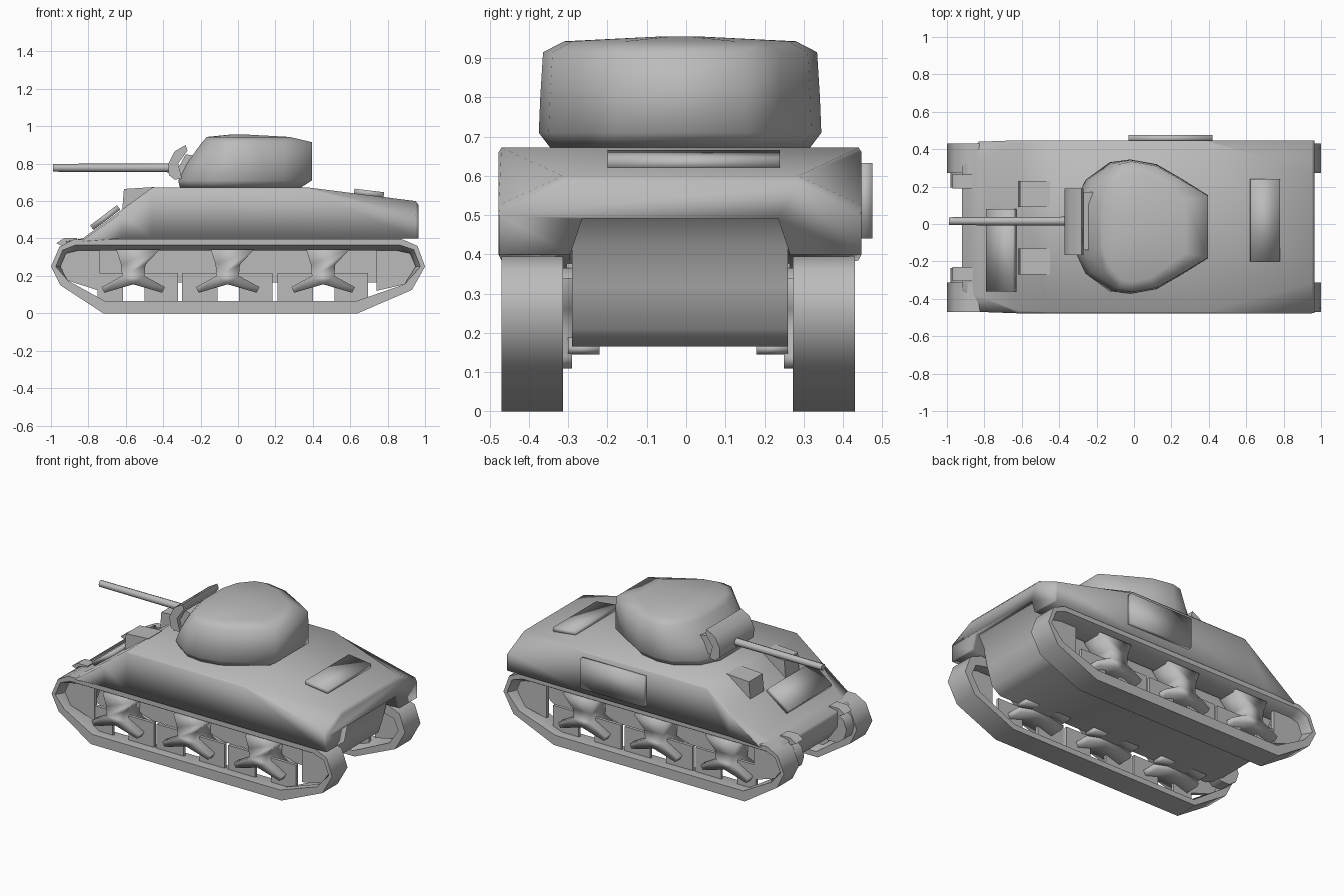
import bpy, bmesh, math

if "Cube" in bpy.data.objects:
    bpy.data.objects.remove(bpy.data.objects["Cube"])

grey = bpy.data.materials.new("plain_grey")
grey.use_nodes = True
grey.diffuse_color = (0.5, 0.5, 0.5, 1)
grey.node_tree.nodes["Principled BSDF"].inputs["Base Color"].default_value = (0.5, 0.5, 0.5, 1)
MID = -0.015  # centre plane of the vehicle


def finish(name, bm, angle):
    bmesh.ops.recalc_face_normals(bm, faces=bm.faces)
    mesh = bpy.data.meshes.new(name)
    bm.to_mesh(mesh)
    bm.free()
    ob = bpy.data.objects.new(name, mesh)
    bpy.context.collection.objects.link(ob)
    mesh.materials.append(grey)
    bpy.ops.object.select_all(action='DESELECT')
    ob.select_set(True)
    bpy.context.view_layer.objects.active = ob
    bpy.ops.object.shade_smooth_by_angle(angle=math.radians(angle))


def loft(name, rings, angle=30, closed=False):
    """Skin a row of equal rings; cap the ends or join last to first."""
    bm = bmesh.new()
    rows = [[bm.verts.new(p) for p in r] for r in rings]
    n = len(rows[0])
    pairs = list(zip(rows, rows[1:])) + ([(rows[-1], rows[0])] if closed else [])
    for a, b in pairs:
        for i in range(n):
            j = (i + 1) % n
            bm.faces.new((a[i], a[j], b[j], b[i]))
    if not closed:
        bm.faces.new(rows[0])
        bm.faces.new(rows[-1])
    finish(name, bm, angle)


def prism(name, pts, y0, y1, angle=30):
    """Side profile (x, z) extruded along y."""
    loft(name, [[(x, y, z) for x, z in pts] for y in (y0, y1)], angle)


def box(name, x, y, z, tilt=0, angle=30):
    """Box from three (low, high) ranges, tilted about y."""
    cx, cz = sum(x) / 2, sum(z) / 2
    hx, hz = (x[1] - x[0]) / 2, (z[1] - z[0]) / 2
    c, s = math.cos(tilt), math.sin(tilt)
    pts = [(cx + a * hx * c - b * hz * s, cz + a * hx * s + b * hz * c)
           for a, b in ((-1, -1), (1, -1), (1, 1), (-1, 1))]
    prism(name, pts, *y, angle)


# Upper hull: x, half width, bottom, shoulder height, deck half width, deck height
stations = [(-0.92, 0.345, 0.36, 0.37, 0.32, 0.385), (-0.83, 0.455, 0.385, 0.39, 0.37, 0.40),
            (-0.62, 0.4625, 0.40, 0.54, 0.45, 0.555), (-0.46, 0.4625, 0.40, 0.66, 0.455, 0.672),
            (0.38, 0.4625, 0.40, 0.66, 0.455, 0.672), (0.95, 0.4625, 0.40, 0.525, 0.30, 0.60),
            (0.965, 0.46, 0.40, 0.50, 0.30, 0.58)]
rings = []
for x, w, zb, ze, t, zt in stations:
    zn = min(0.49, max(zb, zt - 0.04))
    half = [(0.25, zn), (0.28, zb), (w, zb), (w, ze), (t, zt)]
    full = half + [(-y, z) for y, z in reversed(half)]
    rings.append([(x, MID + y, z) for y, z in full])
loft("upper_hull", rings, 95)

# Lower hull with rounded nose and a tail curving up under the overhang
prism("lower_hull", [(-0.82, 0.40), (-0.92, 0.37), (-0.915, 0.28), (-0.86, 0.20), (-0.78, 0.165),
                     (0.76, 0.165), (0.82, 0.21), (0.855, 0.32), (0.88, 0.43), (0.94, 0.492)],
      MID - 0.275, MID + 0.275, 60)

# Turret: half plan, then height, front scale, rear scale, width scale
plan = [(0.395, 0.17), (0.25, 0.26), (0.12, 0.335), (-0.02, 0.36), (-0.13, 0.345),
        (-0.26, 0.25), (-0.32, 0.12)]
plan = plan + [(x, -y) for x, y in reversed(plan)]
levels = [(0.672, 0.97, 0.85, 0.92), (0.71, 1, 1, 1), (0.80, 0.86, 1, 0.99),
          (0.915, 0.60, 1, 0.97), (0.943, 0.52, 0.70, 0.82), (0.955, 0.15, 0.15, 0.15)]
loft("turret", [[(x * (f if x < 0 else r), MID + y * w, z) for x, y in plan]
                for z, f, r, w in levels], 70)

# Gun and its curved shield
prism("gun_shield", [(-0.28, 0.90), (-0.34, 0.865), (-0.372, 0.80), (-0.37, 0.74), (-0.34, 0.715),
                     (-0.30, 0.72), (-0.32, 0.80), (-0.27, 0.87)], -0.165, 0.19, 60)
prism("gun_mount", [(-0.34, 0.74), (-0.25, 0.73), (-0.215, 0.84), (-0.28, 0.85)], -0.14, 0.17, 60)
barrel = []
for x, r in ((-0.99, 0.021), (-0.34, 0.024)):
    barrel.append([(x, 0.015 + r * math.cos(k * math.pi / 4), 0.778 + r * math.sin(k * math.pi / 4))
                   for k in range(8)])
loft("gun_barrel", barrel, 50)

# Stowage plates on glacis, engine deck and left side
box("glacis_plate", (-0.80, -0.62), (-0.36, 0.08), (0.497, 0.527), math.radians(37), 95)
box("deck_plate", (0.62, 0.78), (-0.20, 0.24), (0.625, 0.657), math.radians(-7), 95)
box("side_plate", (-0.03, 0.42), (0.44, 0.475), (0.44, 0.633), 0, 95)

track_out = [(-1, 0.25), (-0.955, 0.355), (-0.88, 0.395), (0.88, 0.395), (0.96, 0.36), (1, 0.25),
             (0.93, 0.125), (0.64, 0), (-0.72, 0), (-0.95, 0.15)]
track_in = [(-0.95, 0.25), (-0.92, 0.32), (-0.86, 0.335), (0.85, 0.335), (0.92, 0.32), (0.95, 0.25),
            (0.89, 0.155), (0.63, 0.065), (-0.71, 0.065), (-0.91, 0.175)]
# Thin outer rim along the upper run, full thickness along the lower run
track_rim = [((x + u) / 2, (z + w) / 2) if z > 0.2 else (u, w)
             for (x, z), (u, w) in zip(track_out, track_in)]
# Inner lip dips along the lower run
track_lip = [(x, z - 0.03) if z < 0.1 else (x, z) for x, z in track_in]
bogie = [(-0.09, 0.34), (0.14, 0.34), (0.065, 0.26), (0.06, 0.20), (0.17, 0.14), (0.155, 0.11),
         (0, 0.155), (-0.155, 0.11), (-0.17, 0.14), (-0.06, 0.20), (-0.065, 0.26)]
chevron = [(0, 0.21), (0.17, 0.165), (0.155, 0.145), (0, 0.18), (-0.155, 0.145), (-0.17, 0.165)]

for side, s in (("left", 1), ("right", -1)):
    def span(a, b):
        return sorted((-0.02 + s * a, -0.02 + s * b))

    # Track band as a hollow ring
    loops = ((track_out, 0.293), (track_out, 0.45), (track_rim, 0.45), (track_in, 0.40),
             (track_lip, 0.293))
    loft(side + "_track", [[(x, -0.02 + s * d, z) for x, z in p] for p, d in loops],
         50, closed=True)

    # Flat sprocket and idler plates closing the ends
    prism(side + "_sprocket", track_in[:3] + [(-0.74, 0.335), (-0.74, 0.12), (-0.91, 0.175)],
          *span(0.36, 0.385))
    prism(side + "_idler", [(0.74, 0.335)] + track_in[3:7] + [(0.74, 0.12)], *span(0.36, 0.385))

    # Suspension units and wheel plates
    for i, cx in enumerate((-0.56, -0.055, 0.455)):
        prism(f"{side}_bogie_{i}", [(cx + x, z) for x, z in bogie], *span(0.27, 0.43), 95)
        prism(f"{side}_bogie_arm_{i}", [(cx + x, z) for x, z in chevron], *span(0.20, 0.28), 95)
        for k, (a, b) in enumerate(((-0.245, -0.055), (0.06, 0.24))):
            box(f"{side}_wheel_{i}_{k}", (max(cx + a, -0.75), cx + b),
                span(0.36, 0.38), (0.05, 0.215))

    # Final drive housing, tow hook and driver's hood
    drive = [(-0.88 + 0.1 * math.cos(k * math.pi / 5), 0.27 + 0.1 * math.sin(k * math.pi / 5))
             for k in range(10)]
    prism(side + "_final_drive", drive, *span(0.215, 0.295), 50)
    prism(side + "_tow_hook", [(-0.97, 0.375), (-0.93, 0.402), (-0.86, 0.402), (-0.86, 0.35),
                               (-0.92, 0.35)], *span(0.21, 0.285), 60)
    prism(side + "_driver_hood", [(-0.62, 0.54), (-0.61, 0.665), (-0.45, 0.675), (-0.45, 0.54)],
          *span(0.11, 0.25), 60)
